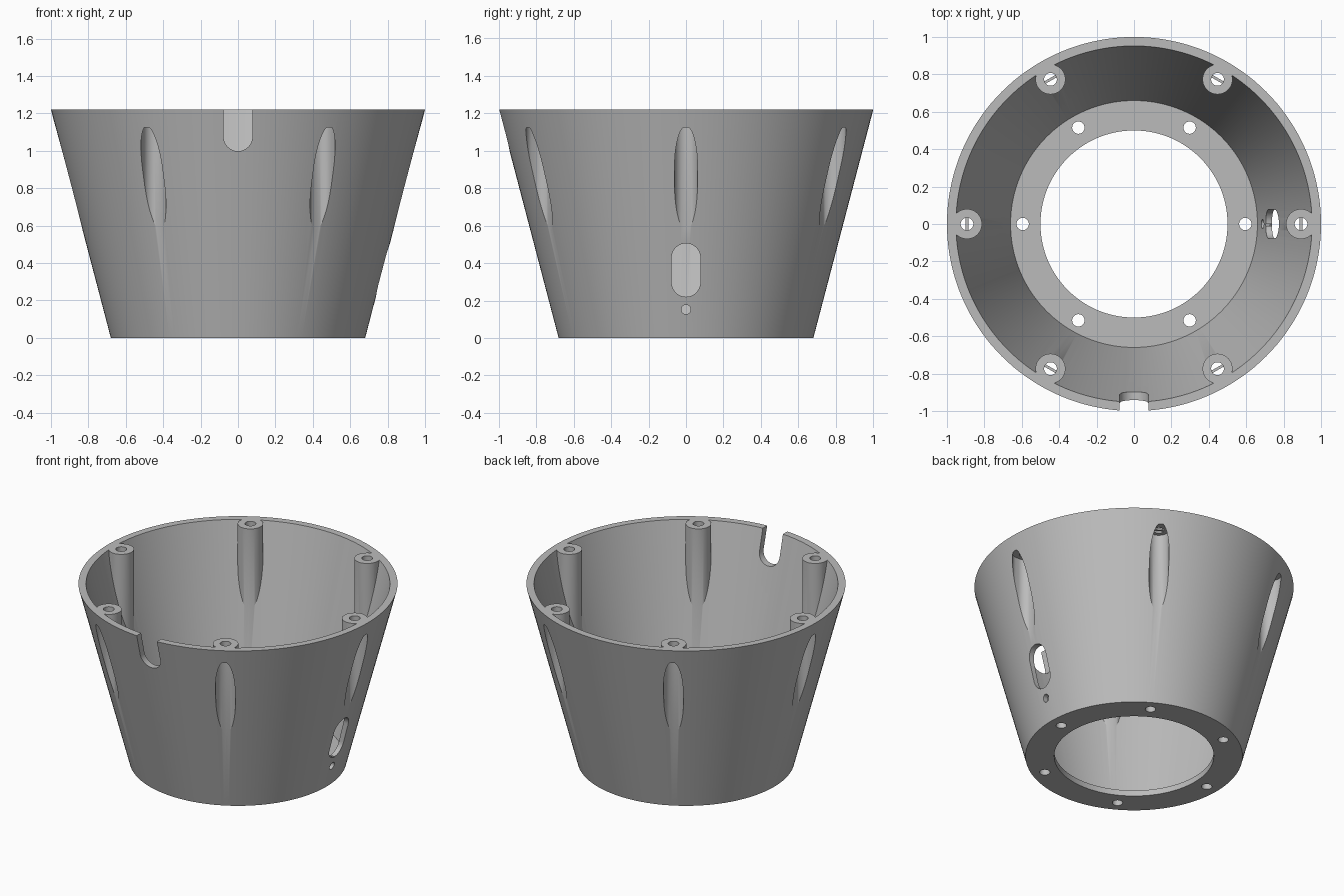
import bpy, bmesh
from math import pi, cos, sin, radians
from mathutils import Matrix

default = bpy.data.objects.get("Cube")
if default:
    bpy.data.objects.remove(default, do_unlink=True)

HEIGHT = 1.22
BOSS_R = 0.893
SIXTHS = [i * pi / 3 for i in range(6)]

grey = bpy.data.materials.new("plain grey")
grey.use_nodes = True
colour = (0.5, 0.5, 0.5, 1)
grey.diffuse_color = colour
grey.node_tree.nodes["Principled BSDF"].inputs["Base Color"].default_value = colour


def finish(name, bm):
    mesh = bpy.data.meshes.new(name)
    bmesh.ops.recalc_face_normals(bm, faces=bm.faces)
    bm.to_mesh(mesh)
    bm.free()
    mesh.materials.append(grey)
    obj = bpy.data.objects.new(name, mesh)
    bpy.context.collection.objects.link(obj)
    return obj


def frustum(name, r_low, r_high, z_low, z_high):
    bm = bmesh.new()
    bmesh.ops.create_cone(bm, cap_ends=True, segments=144, radius1=r_low, radius2=r_high,
                          depth=z_high - z_low,
                          matrix=Matrix.Translation((0, 0, (z_low + z_high) / 2)))
    return finish(name, bm)


def add_slot(bm, r, x0, x1, z0, z1, matrix=Matrix(), steps=24):
    """Round-ended prism running from x0 to x1, extruded from z0 to z1."""
    pts = []
    for centre, start in ((x1, -pi / 2), (x0, pi / 2)):
        for i in range(steps + 1):
            a = start + pi * i / steps
            pts.append((centre + r * cos(a), r * sin(a)))
    if x0 == x1:
        del pts[steps], pts[-1]
    low = [bm.verts.new(matrix @ Matrix.Translation((x, y, z0)).translation) for x, y in pts]
    high = [bm.verts.new(matrix @ Matrix.Translation((x, y, z1)).translation) for x, y in pts]
    bm.faces.new(low[::-1])
    bm.faces.new(high)
    n = len(pts)
    for i in range(n):
        j = (i + 1) % n
        bm.faces.new((low[i], low[j], high[j], high[i]))


def ring_of_slots(name, *dims):
    bm = bmesh.new()
    for a in SIXTHS:
        add_slot(bm, *dims, Matrix.Rotation(a, 4, "Z"))
    return finish(name, bm)


def subtract(target, cutter):
    cutter.hide_render = True
    mod = target.modifiers.new("cut", "BOOLEAN")
    mod.operation = "DIFFERENCE"
    mod.solver = "EXACT"
    mod.object = cutter
    bpy.context.view_layer.objects.active = target
    bpy.ops.object.modifier_apply(modifier=mod.name)
    bpy.data.objects.remove(cutter, do_unlink=True)


# Tapered housing, hollowed around six screw bosses
housing = frustum("housing", 0.68, 1.0, 0, HEIGHT)
cavity = frustum("cavity", 0.66, 0.972, 0.04, 1.3)
subtract(cavity, ring_of_slots("bosses", 0.08, BOSS_R, BOSS_R, 0.3, 1.5))
subtract(housing, cavity)

# Screwdriver channels in the outer wall, then the screw holes above them
subtract(housing, ring_of_slots("channels", 0.0615, BOSS_R, 0.915, 0.3, 1.125))
subtract(housing, ring_of_slots("screw_holes", 0.034, BOSS_R, BOSS_R, 1.08, 1.4))

# Floor opening and its ring of mounting holes
bm = bmesh.new()
add_slot(bm, 0.5, 0, 0, -0.2, 0.2, steps=72)
subtract(housing, finish("floor_opening", bm))
subtract(housing, ring_of_slots("mounting_holes", 0.033, 0.595, 0.595, -0.2, 0.2))

# Wall openings: rim notch at the front, cable slot and pinhole on the left
stand_up = Matrix.Rotation(-pi / 2, 4, "Y") @ Matrix.Scale(-1, 4, (0, 0, 1))
front_turn = Matrix.Rotation(-pi / 2, 4, "Z")
bm = bmesh.new()
add_slot(bm, 0.077, 1.075, 1.5, 0.7, 1.3, front_turn @ stand_up)
add_slot(bm, 0.077, 0.297, 0.428, 0.6, 1.2, stand_up)
add_slot(bm, 0.025, 0.152, 0.152, 0.6, 1.2, stand_up)
subtract(housing, finish("wall_openings", bm))

# Thin bridge across each screw hole
bm = bmesh.new()
for a in SIXTHS:
    place = (Matrix.Rotation(a, 4, "Z") @ Matrix.Translation((BOSS_R, 0, 1.13))
             @ Matrix.Diagonal((0.014, 0.07, 0.01, 1)))
    bmesh.ops.create_cube(bm, size=1, matrix=place)
finish("screw_hole_bridges", bm)

# Smooth curved walls with crisp rims
bpy.ops.object.select_all(action="DESELECT")
housing.select_set(True)
bpy.context.view_layer.objects.active = housing
bpy.ops.object.shade_smooth_by_angle(angle=radians(30))
